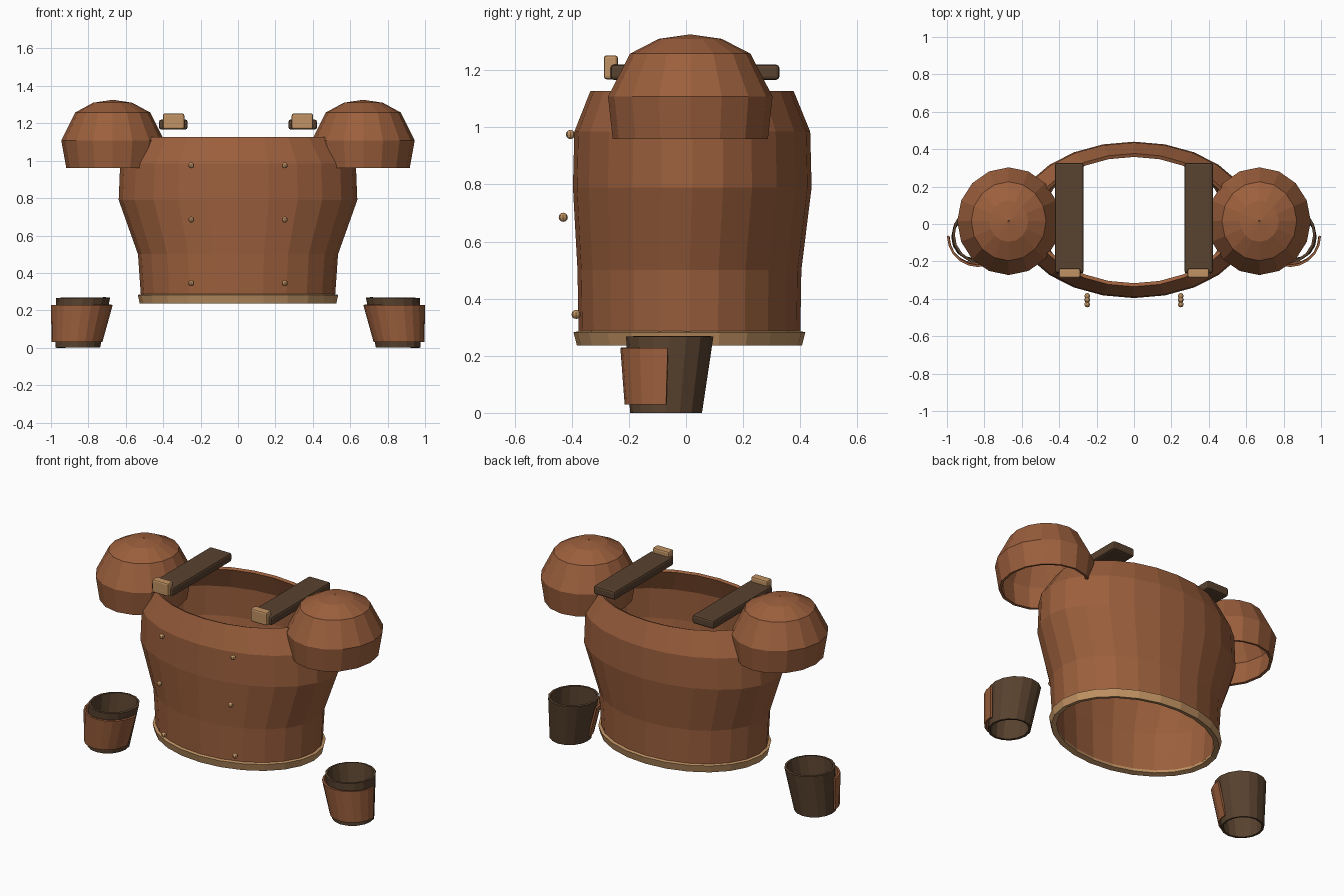
import bpy, bmesh, math
from mathutils import Matrix, Vector

if "Cube" in bpy.data.objects:
    bpy.data.objects.remove(bpy.data.objects["Cube"])


def material(name, rgb):
    m = bpy.data.materials.new(name)
    m.diffuse_color = (*rgb, 1)
    m.use_nodes = True
    m.node_tree.nodes["Principled BSDF"].inputs["Base Color"].default_value = m.diffuse_color
    return m


LEATHER = material("brown leather", (0.33, 0.115, 0.046))
DARK = material("dark leather", (0.098, 0.054, 0.028))
TAN = material("tan fittings", (0.53, 0.29, 0.125))


def finish(name, bm, mat, mirror):
    me = bpy.data.meshes.new(name)
    bm.to_mesh(me)
    bm.free()
    me.materials.append(mat)
    ob = bpy.data.objects.new(name, me)
    bpy.context.collection.objects.link(ob)
    return ob


def add_mirror(ob):
    mod = ob.modifiers.new("mirror", 'MIRROR')
    mod.use_mirror_merge = False


def shell(name, rings, n, wall, mat, mirror=False, start=0, sweep=360):
    """Sheet through elliptical rings (z, cx, cy, rx, ry), thickened inwards."""
    bm = bmesh.new()
    full = sweep == 360
    count = n if full else n + 1
    rows = []
    for z, cx, cy, rx, ry in rings:
        row = []
        for j in range(count):
            a = math.radians(start + sweep * j / n)
            row.append(bm.verts.new((cx + rx * math.cos(a), cy + ry * math.sin(a), z)))
        rows.append(row)
    for lo, hi in zip(rows, rows[1:]):
        for j in range(n):
            k = (j + 1) % count
            bm.faces.new((lo[j], lo[k], hi[k], hi[j]))
    ob = finish(name, bm, mat, mirror)
    mod = ob.modifiers.new("wall", 'SOLIDIFY')
    mod.thickness = wall
    mod.offset = -1
    if mirror:
        add_mirror(ob)
    return ob


def box(name, lo, hi, bevel, mat):
    """Bevelled, mirrored box between two corners."""
    lo, hi = Vector(lo), Vector(hi)
    bm = bmesh.new()
    mtx = Matrix.Translation((lo + hi) / 2) @ Matrix.Diagonal((*(hi - lo), 1))
    bmesh.ops.create_cube(bm, size=1, matrix=mtx)
    ob = finish(name, bm, mat, True)
    mod = ob.modifiers.new("bevel", 'BEVEL')
    mod.width = bevel
    mod.segments = 2
    add_mirror(ob)


# Torso shell, open at neck and waist
shell("chest_shell", [
    (0.26, 0, 0.012, 0.518, 0.388),
    (0.50, 0, 0.012, 0.535, 0.392),
    (0.79, 0, 0.022, 0.638, 0.418),
    (0.985, 0, 0.022, 0.630, 0.413),
    (1.127, 0, 0.021, 0.535, 0.356)], 24, 0.02, LEATHER)

# Trim around the waist
shell("waist_trim", [
    (0.236, 0, 0.012, 0.525, 0.394),
    (0.282, 0, 0.012, 0.536, 0.406)], 24, 0.032, TAN)

# Shoulder domes
shell("shoulder_dome", [
    (0.96, 0.67, 0.015, 0.248, 0.272),
    (1.108, 0.67, 0.015, 0.275, 0.288),
    (1.258, 0.67, 0.015, 0.200, 0.211),
    (1.31, 0.67, 0.015, 0.104, 0.110),
    (1.325, 0.67, 0.015, 0.004, 0.004)], 16, 0.016, LEATHER, True)

# Straps over the shoulders, with buckles at the front
box("shoulder_strap", (0.27, -0.264, 1.166), (0.422, 0.327, 1.22), 0.012, DARK)
box("strap_buckle", (0.287, -0.288, 1.168), (0.402, -0.238, 1.252), 0.010, TAN)

# Forearm cuffs and the plates on their front half
shell("forearm_cuff", [
    (0.005, 0.857, -0.070, 0.120, 0.126),
    (0.267, 0.828, -0.057, 0.144, 0.153)], 16, 0.014, DARK, True)
shell("cuff_plate", [
    (0.03, 0.861, -0.070, 0.136, 0.145),
    (0.228, 0.835, -0.064, 0.165, 0.166)], 10, 0.012, LEATHER, True, 180, 180)

# Rivets down the front
bm = bmesh.new()
for y, z in ((-0.385, 0.345), (-0.430, 0.685), (-0.405, 0.975)):
    bmesh.ops.create_uvsphere(bm, u_segments=8, v_segments=6, radius=0.016,
                              matrix=Matrix.Translation((0.25, y, z)))
add_mirror(finish("front_rivets", bm, TAN, True))

# Rest the lowest edge exactly on the ground
for ob in bpy.data.objects:
    if ob.name == "forearm_cuff":
        for v in ob.data.vertices:
            if v.co.z < 0.1:
                v.co.z = 0.0
